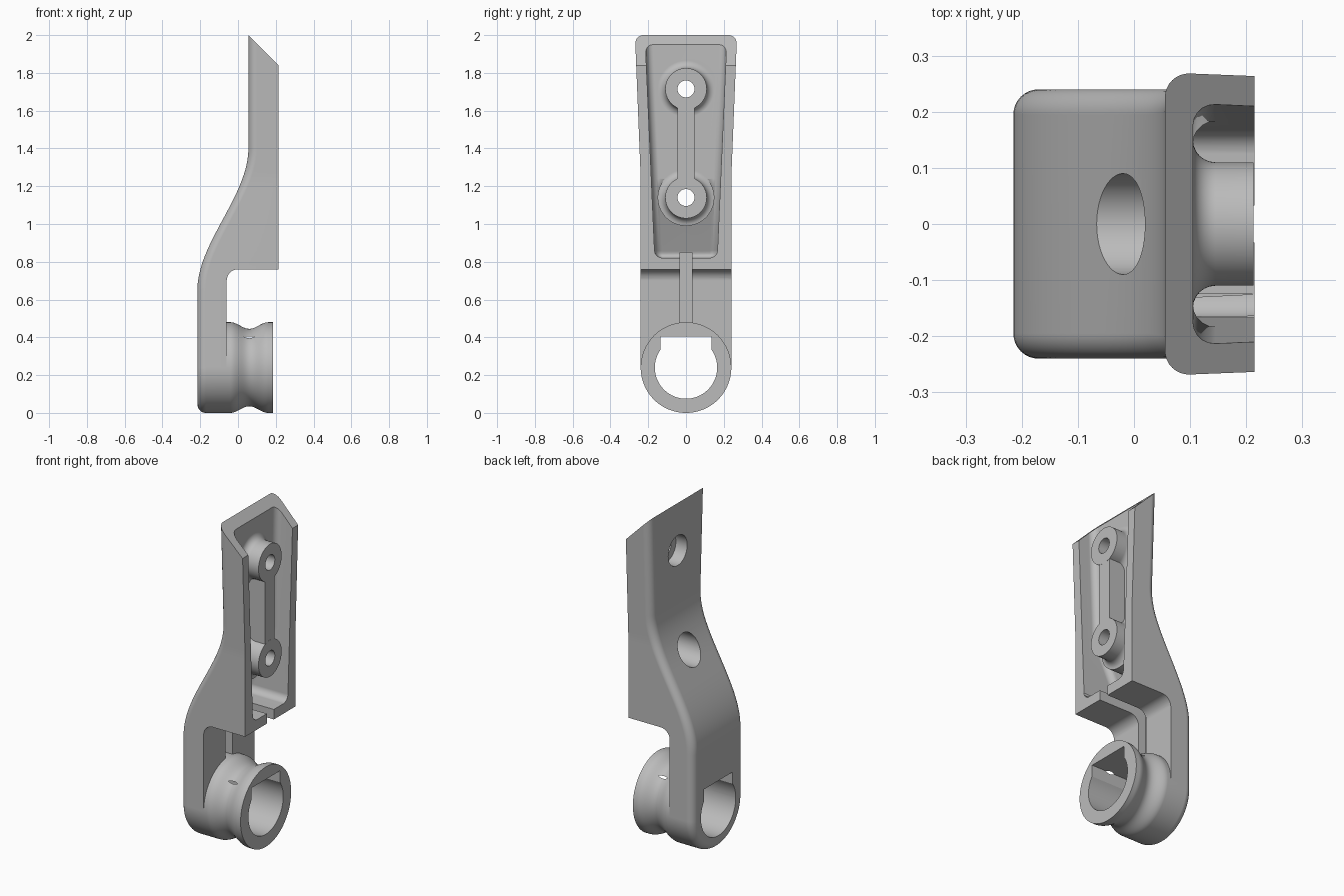
import bpy, bmesh
from math import sin, cos, pi, radians, asin

cube = bpy.data.objects.get("Cube")
if cube:
    bpy.data.objects.remove(cube, do_unlink=True)

grey = bpy.data.materials.new("plain grey")
grey.use_nodes = True
grey.diffuse_color = (0.5, 0.5, 0.5, 1)
for node in grey.node_tree.nodes:
    if node.type == 'BSDF_PRINCIPLED':
        node.inputs["Base Color"].default_value = grey.diffuse_color

BACK, FRONT, WIDE = -0.215, 0.215, 0.24
BORE_Z = 0.24


def loft(name, rings):
    """Skin equal-length rings of points and cap both ends."""
    bm = bmesh.new()
    loops = [[bm.verts.new(p) for p in ring] for ring in rings]
    n = len(loops[0])
    for a, b in zip(loops, loops[1:]):
        for i in range(n):
            bm.faces.new((a[i], a[(i + 1) % n], b[(i + 1) % n], b[i]))
    bm.faces.new(loops[0])
    bm.faces.new(loops[-1])
    bmesh.ops.recalc_face_normals(bm, faces=bm.faces)
    mesh = bpy.data.meshes.new(name)
    bm.to_mesh(mesh)
    bm.free()
    mesh.materials.append(grey)
    ob = bpy.data.objects.new(name, mesh)
    bpy.context.collection.objects.link(ob)
    return ob


def side_prism(name, outline, half):
    """Outline in x and z, with the half width given for each height."""
    return loft(name, [[(x, s * half(z), z) for x, z in outline] for s in (-1, 1)])


def lathe(name, profile, z, n=72):
    """Turn (x, radius) pairs about a line along x."""
    return loft(name, [[(x, r * cos(2 * pi * i / n), z + r * sin(2 * pi * i / n))
                        for i in range(n)] for x, r in profile])


def apply(ob, kind, **settings):
    mod = ob.modifiers.new(kind.title(), kind)
    for key, value in settings.items():
        setattr(mod, key, value)
    bpy.ops.object.select_all(action='DESELECT')
    bpy.context.view_layer.objects.active = ob
    ob.select_set(True)
    bpy.ops.object.modifier_apply(modifier=mod.name)


def cut(ob, tool, keep=False):
    apply(ob, 'BOOLEAN', operation='DIFFERENCE', solver='EXACT', object=tool)
    if not keep:
        bpy.data.objects.remove(tool, do_unlink=True)


def arc(cx, cy, r, start, end, n=8):
    return [(cx + r * cos(radians(start + (end - start) * i / n)),
             cy + r * sin(radians(start + (end - start) * i / n))) for i in range(n + 1)]


# Main body: rounded back corners, S-shaped back, widening top
def back_x(z):
    t = min(max((z - 0.65) / 0.75, 0), 1)
    return BACK + 0.27 * t * t * (3 - 2 * t)


def section(z):
    w, x, r = WIDE + 0.04 * max(0, z - 1.25), back_x(z), 0.045
    corner = arc(x + r, w - r, r, 90, 180)
    half = [(FRONT, w)] + corner
    return [(px, py, z) for px, py in half] + [(px, -py, z) for px, py in reversed(half)]


heights = [BORE_Z, 0.64] + [0.64 + 0.77 * i / 32 for i in range(1, 33)] + [2.08]
body = loft("handle_body", [section(z) for z in heights])

# Slanted top and the open space in front of the leg
cut(body, side_prism("top_cutter", [(-0.1, 2.155), (0.4, 1.655), (0.4, 2.3), (-0.1, 2.3)],
                     lambda z: 0.5))
cut(body, side_prism("leg_cutter", [(-0.06, 0.1)] + arc(0, 0.70, 0.06, 180, 90)
                     + [(0.4, 0.76), (0.4, 0.1)], lambda z: 0.5))

# Tapered pocket, leaving two screw bosses joined by a rib
pocket = side_prism("pocket_cutter", [(0.105, 2.2), (0.105, 1.24), (-0.075, 0.82),
                                      (0.4, 0.82), (0.4, 2.2)],
                    lambda z: 0.165 + 0.044 * (z - 0.82))
apply(pocket, 'BEVEL', width=0.04, segments=5, limit_method='ANGLE', angle_limit=radians(40))
SCREWS = (1.14, 1.715)
for z in SCREWS:
    flare = [(x, r) for x, r in arc(0.145, 0.15, 0.04, 180, 270, 6)]
    cut(pocket, lathe("boss_form", [(-0.2, 0.15)] + flare + [(0.213, 0.11)], z))
cut(pocket, side_prism("rib_form", [(-0.2, SCREWS[0]), (0.2125, SCREWS[0]),
                                    (0.2125, SCREWS[1]), (-0.2, SCREWS[1])], lambda z: 0.045))
cut(body, pocket)

# Screw holes with wide recesses from the back
for z in SCREWS:
    cut(body, lathe("screw_hole", [(-0.4, 0.09), (0.13, 0.09), (0.13, 0.045), (0.4, 0.045)], z, 48))

# Narrow slot down the floor and leg
cut(body, side_prism("slot_cutter", [(-0.11, 0.44), (0.4, 0.44), (0.4, 0.85), (-0.11, 0.85)],
                     lambda z: 0.033))

# Grooved barrel with a rounded back edge
edge = [(x, r) for x, r in arc(BACK + 0.045, WIDE - 0.045, 0.045, 180, 90)]
groove = [(-0.04 + 0.2 * i / 20, WIDE - 0.0175 * (1 - cos(2 * pi * i / 20))) for i in range(21)]
barrel = lathe("barrel", edge + groove + [(0.185, WIDE)], BORE_Z, 96)

# Keyed bore through barrel and leg
angle = asin(0.095 / 0.165) * 180 / pi
keyhole = arc(0, BORE_Z, 0.165, angle, -180 - angle, 56) + [(-0.134, 0.405), (0.134, 0.405)]
bore = loft("bore_cutter", [[(x, y, z) for y, z in keyhole] for x in (-0.5, 0.5)])
cut(body, bore, keep=True)
cut(barrel, bore)

# Smooth the curves and keep the flats flat
for ob in (body, barrel):
    bpy.ops.object.select_all(action='DESELECT')
    bpy.context.view_layer.objects.active = ob
    ob.select_set(True)
    bpy.ops.object.shade_smooth_by_angle(angle=radians(30))
    ob.modifiers.new("Weighted normals", 'WEIGHTED_NORMAL').keep_sharp = True
